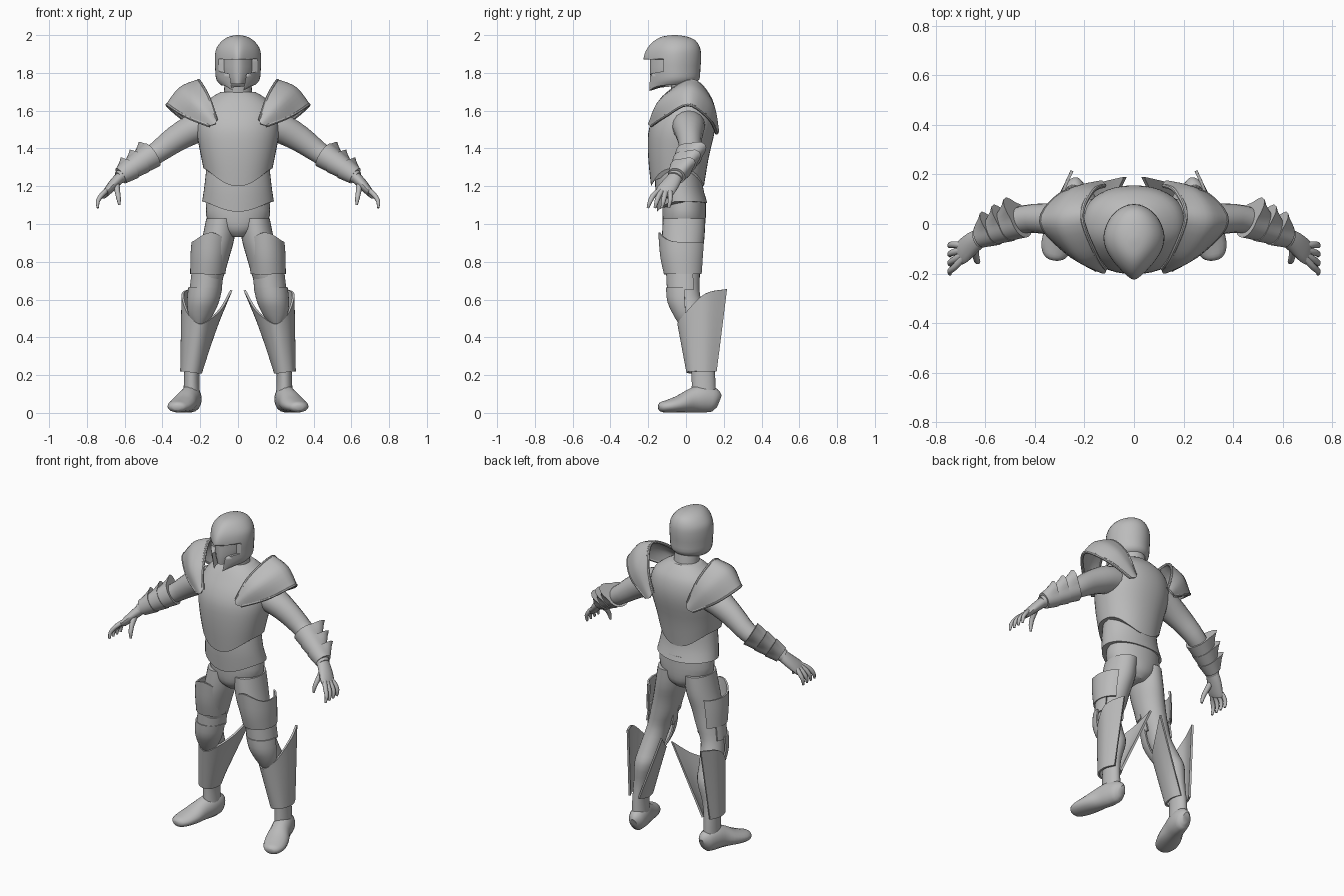
import bpy, bmesh, math
from mathutils import Vector

if "Cube" in bpy.data.objects:
    bpy.data.objects.remove(bpy.data.objects["Cube"])

steel = bpy.data.materials.new("grey steel")
steel.diffuse_color = (0.5, 0.5, 0.5, 1)
steel.use_nodes = True
steel.node_tree.nodes["Principled BSDF"].inputs["Base Color"].default_value = steel.diffuse_color


def cat(pts, k):
    """Smooth resampling of a list of equal-length tuples."""
    out, n = [], len(pts)
    for i in range(n - 1):
        p0, p1, p2, p3 = pts[max(i - 1, 0)], pts[i], pts[i + 1], pts[min(i + 2, n - 1)]
        for j in range(k):
            t = j / k
            out.append(tuple(0.5 * (2 * b + (c - a) * t + (2 * a - 5 * b + 4 * c - d) * t * t
                             + (3 * b - a - 3 * c + d) * t ** 3) for a, b, c, d in zip(p0, p1, p2, p3)))
    return out + [tuple(pts[-1])]


def finish(name, bm, mirror=True, thick=0, angle=40):
    bmesh.ops.recalc_face_normals(bm, faces=bm.faces)
    me = bpy.data.meshes.new(name)
    bm.to_mesh(me)
    bm.free()
    me.materials.append(steel)
    ob = bpy.data.objects.new(name, me)
    bpy.context.collection.objects.link(ob)
    bpy.ops.object.select_all(action='DESELECT')
    ob.select_set(True)
    bpy.context.view_layer.objects.active = ob
    if thick:
        m = ob.modifiers.new("thickness", 'SOLIDIFY')
        m.thickness, m.offset = thick, 0
        bpy.ops.object.modifier_apply(modifier=m.name)
    if mirror:
        m = ob.modifiers.new("mirror", 'MIRROR')
        bpy.ops.object.modifier_apply(modifier=m.name)
    bpy.ops.object.shade_smooth_by_angle(angle=math.radians(angle))
    return ob


def skin(bm, rings, closed):
    vs = [[bm.verts.new(p) for p in r] for r in rings]
    n = len(vs[0])
    for a, b in zip(vs, vs[1:]):
        for i in range(n if closed else n - 1):
            j = (i + 1) % n
            bm.faces.new((a[i], a[j], b[j], b[i]))
    return vs


def stack(name, secs, mirror=True, arc=None, thick=0, n=28, k=3, power=1.0, shape=None):
    """Level rings: x, y, z, half width, half depth, front drop, back drop."""
    secs = cat([tuple(s) + (0,) * (7 - len(s)) for s in secs], k)
    a0, a1 = arc or (0, 360)
    rings = []
    for x, y, z, rx, ry, vf, vb in secs:
        ring = []
        for i in range(n):
            a = math.radians(a0 + (a1 - a0) * i / (n - 1 if arc else n))
            c, s = math.cos(a), math.sin(a)
            drop = vf * max(0, -s) ** 3 + vb * max(0, s) ** 3
            p = Vector((x + rx * math.copysign(abs(c) ** power, c),
                        y + ry * math.copysign(abs(s) ** power, s), z - drop))
            ring.append(shape(p) if shape else p)
        rings.append(ring)
    bm = bmesh.new()
    vs = skin(bm, rings, not arc)
    if not arc:
        bm.faces.new(vs[0])
        bm.faces.new(vs[-1])
    return finish(name, bm, mirror, thick)


def limb(name, secs, ref=(0, 1, 0), n=16, k=3, spike=0):
    """Rings square to a path: x, y, z, radius, radius along ref."""
    secs = cat(secs, k)
    ref, rings = Vector(ref), []
    for i, s in enumerate(secs):
        t = (Vector(secs[min(i + 1, len(secs) - 1)][:3]) - Vector(secs[max(i - 1, 0)][:3])).normalized()
        v = (ref - t * ref.dot(t)).normalized()
        u = t.cross(v)
        ring = []
        for j in range(n):
            a = 2 * math.pi * j / n
            w = spike * (1 - i / (len(secs) - 1)) * max(0, math.cos(a - 0.79)) ** 9
            ring.append(Vector(s[:3]) + (u * math.cos(a) * s[3] + v * math.sin(a) * s[4]) * (1 + w))
        rings.append(ring)
    bm = bmesh.new()
    vs = skin(bm, rings, True)
    bm.faces.new(vs[0])
    bm.faces.new(vs[-1])
    return finish(name, bm)


def plate(name, rows, thick=0.01, k=5):
    """Curved sheet through rows of control points."""
    rows = [cat(r, k) for r in rows]
    cols = [cat(c, k) for c in zip(*rows)]
    bm = bmesh.new()
    skin(bm, cols, False)
    return finish(name, bm, True, thick)


# Torso, waist and hips
stack("breastplate", [(0, -.045, 1.295, .183, .14, .095, .095), (0, -.04, 1.38, .2, .16, .03, .03),
                      (0, -.025, 1.48, .218, .175), (0, -.01, 1.56, .215, .165), (0, .003, 1.625, .19, .137),
                      (0, .005, 1.67, .14, .105), (0, .005, 1.7, .09, .075)], False, n=40, power=.92)
stack("neck", [(0, 0, 1.66, .075, .07), (0, -.02, 1.8, .07, .07)], False)
stack("waist_plate", [(0, -.04, 1.32, .165, .12), (0, -.037, 1.2, .178, .126),
                      (0, -.02, 1.12, .19, .133, .055, .01)], False, n=40)
stack("hips", [(0, -.01, 1.14, .165, .115), (0, -.01, 1.04, .168, .115),
               (0, -.01, .97, .12, .105), (0, -.01, .93, .05, .07)], False)


# Helmet with a pointed front and a T-shaped visor opening
def point(p):
    f = max(0, (-.03 - p.y) / .19)
    return Vector((p.x * (1 - .55 * min(f, 1.1) ** 2), p.y, p.z))


helmet = stack("helmet", [(0, -.09, 1.735, .095, .122, .045), (0, -.072, 1.765, .117, .142, .015),
                          (0, -.072, 1.82, .123, .148), (0, -.072, 1.88, .125, .152),
                          (0, -.065, 1.93, .116, .14), (0, -.058, 1.97, .085, .11),
                          (0, -.06, 1.992, .048, .065), (0, -.06, 2.0, .008, .01)], False, n=40, shape=point)
half = [(.02, 1.66), (.045, 1.795), (.13, 1.815), (.13, 1.875), (.04, 1.87)]
outline = half + [(-x, z) for x, z in reversed(half)]
bm = bmesh.new()
f = bm.faces.new([bm.verts.new((x, -.3, z)) for x, z in outline])
ext = bmesh.ops.extrude_face_region(bm, geom=[f])
bmesh.ops.translate(bm, vec=(0, .18, 0), verts=[v for v in ext['geom'] if isinstance(v, bmesh.types.BMVert)])
cutter = finish("visor_cutter", bm, False)
cutter.hide_render = True
cutter.hide_viewport = True
cut = helmet.modifiers.new("visor", 'BOOLEAN')
cut.operation, cut.object = 'DIFFERENCE', cutter
bpy.context.view_layer.objects.active = helmet
bpy.ops.object.modifier_apply(modifier="visor")
bpy.data.objects.remove(cutter)
stack("face", [(0, -.08, 1.74, .06, .105), (0, -.075, 1.8, .09, .115), (0, -.075, 1.9, .09, .115)],
      False, shape=point)

# Shoulder guards with rolled rims
inner = [(.115, -.18, 1.55), (.155, -.12, 1.67), (.21, .03, 1.76), (.17, .13, 1.66), (.12, .155, 1.52)]
middle = [(.12, -.195, 1.53), (.23, -.135, 1.645), (.305, .015, 1.72), (.245, .135, 1.635), (.13, .17, 1.49)]
outer = [(.15, -.185, 1.52), (.275, -.11, 1.57), (.375, .01, 1.632), (.295, .12, 1.56), (.16, .162, 1.48)]
plate("shoulder_guard", [inner, middle, outer], .012)
for label, edge in (("inner", inner), ("outer", outer)):
    limb(f"shoulder_rim_{label}", [p + (.009, .009) for p in edge], ref=(1, 0, .3), n=8, k=5)

# Arms, hands and layered forearm bands
limb("arm", [(.13, .01, 1.53, .08, .09), (.22, .015, 1.51, .08, .085), (.33, .02, 1.45, .07, .065),
             (.44, .02, 1.37, .056, .056), (.53, -.015, 1.315, .05, .052), (.63, -.06, 1.245, .034, .04)])
limb("palm", [(.61, -.05, 1.26, .03, .036), (.65, -.075, 1.22, .028, .045),
              (.69, -.11, 1.175, .022, .05), (.705, -.125, 1.155, .015, .045)])
for i in range(4):
    y = -.165 + i * .029
    limb(f"finger_{i + 1}", [(.685, y * .5 - .05, 1.185, .014, .015), (.72, y - .005, 1.155, .013, .014),
                             (.742, y - .025 + i * .006, 1.12, .011, .012),
                             (.742, y - .037 + i * .008, 1.085, .006, .007)], n=10)
limb("thumb", [(.645, -.09, 1.215, .018, .02), (.638, -.13, 1.17, .014, .015),
               (.632, -.15, 1.135, .012, .012), (.628, -.155, 1.1, .006, .006)], n=10)
elbow, wrist = Vector((.44, .02, 1.375)), Vector((.62, -.05, 1.255))
for i in range(3):
    a, b = elbow.lerp(wrist, .08 + i * .3), elbow.lerp(wrist, .48 + i * .26)
    r = .072 - i * .006
    limb(f"forearm_band_{i + 1}", [(*a, r, r), (*b, r - .013, r - .013)], n=32, spike=.75)

# Legs and feet
stack("leg", [(.088, -.01, 1.03, .08, .112), (.105, -.015, .92, .085, .112), (.13, -.02, .82, .083, .1),
              (.155, -.015, .72, .078, .088), (.185, 0, .62, .065, .075), (.205, .045, .5, .065, .078),
              (.215, .075, .42, .065, .08), (.235, .085, .3, .048, .062), (.245, .092, .2, .04, .062),
              (.245, .095, .08, .045, .065)])
limb("foot", [(.235, .175, .06, .02, .035), (.238, .15, .068, .045, .062), (.25, .09, .075, .056, .073),
              (.268, .03, .065, .058, .064), (.29, -.03, .048, .068, .047), (.312, -.09, .036, .064, .035),
              (.322, -.13, .031, .045, .027), (.325, -.145, .029, .02, .014)], ref=(0, 0, 1))

# Thigh, knee and shin armour
stack("thigh_plate", [(.143, -.02, .905, .098, .122, -.05), (.152, -.018, .83, .095, .114),
                      (.16, -.012, .735, .088, .1)], arc=(-175, 65), thick=.01)
stack("knee_band", [(.16, -.01, .75, .08, .09), (.172, -.006, .65, .08, .09)], arc=(-190, 30), thick=.01)
stack("knee_cap", [(.173, -.008, .665, .085, .093), (.185, -.006, .59, .08, .088), (.198, 0, .52, .06, .062),
                   (.205, .01, .475, .035, .045)], arc=(-180, 0), thick=.01)
plate("shin_guard", [
    [(.22, .15, .215), (.197, .1, .21), (.21, .03, .21), (.245, .008, .215), (.285, .03, .22),
     (.3, .1, .22), (.275, .16, .22)],
    [(.035, .19, .65), (.085, .09, .56), (.14, .0, .505), (.205, -.04, .472), (.265, .0, .53),
     (.293, .1, .63), (.25, .215, .655)]], .012)
